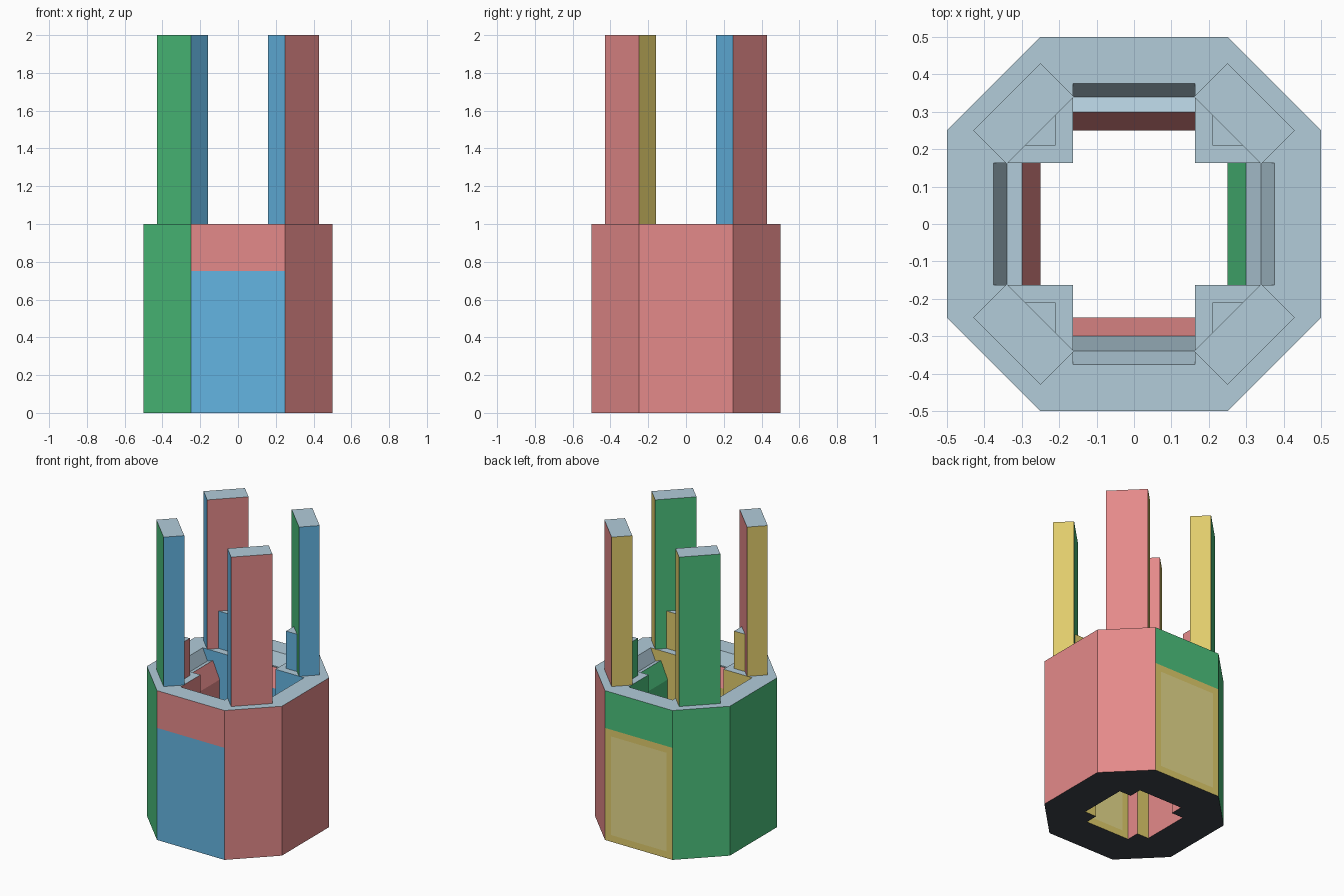
import bpy, bmesh
from mathutils import Matrix, Vector

if "Cube" in bpy.data.objects:
    bpy.data.objects.remove(bpy.data.objects["Cube"])


def material(name, rgb):
    lin = [((c / 255 + 0.055) / 1.055) ** 2.4 for c in rgb] + [1]
    m = bpy.data.materials.new(name)
    m.use_nodes = True
    m.diffuse_color = lin
    m.node_tree.nodes["Principled BSDF"].inputs["Base Color"].default_value = lin
    return m


MATS = [material("coral_red", (228, 138, 138)),
        material("green", (76, 194, 125)),
        material("sky_blue", (100, 181, 226)),
        material("mustard_yellow", (224, 204, 108)),
        material("pale_blue_grey", (178, 204, 218)),
        material("dark_slate", (60, 67, 75)),
        material("pale_yellow", (230, 218, 140))]
RED, GREEN, BLUE, YELLOW, PALE, DARK, PANE = range(len(MATS))


def prism(name, outline, low, high, matrix=Matrix()):
    """Extrude a flat outline from low to high along its own z axis."""
    bm = bmesh.new()
    base = bm.faces.new([bm.verts.new((x, y, low)) for x, y in outline])
    top = bmesh.ops.extrude_face_region(bm, geom=[base])["geom"]
    bmesh.ops.translate(bm, verts=[v for v in top if isinstance(v, bmesh.types.BMVert)],
                        vec=(0, 0, high - low))
    bmesh.ops.transform(bm, matrix=matrix, verts=bm.verts)
    bmesh.ops.recalc_face_normals(bm, faces=bm.faces)
    mesh = bpy.data.meshes.new(name)
    bm.to_mesh(mesh)
    bm.free()
    obj = bpy.data.objects.new(name, mesh)
    bpy.context.collection.objects.link(obj)
    return obj


def paint(obj, rule):
    for m in MATS:
        obj.data.materials.append(m)
    for p in obj.data.polygons:
        p.material_index = rule(p.normal, p.center)


def by_x(n):
    return RED if n.x > 0 else GREEN


def by_y(n):
    return BLUE if n.y < 0 else YELLOW


# Octagonal body
octagon = [(0.25, -0.5), (0.5, -0.25), (0.5, 0.25), (0.25, 0.5),
           (-0.25, 0.5), (-0.5, 0.25), (-0.5, -0.25), (-0.25, -0.5)]
body = prism("octagonal_body", octagon, 0, 1)

# Cross-shaped well with stepped, sloping arm ends
half = [(0.25, -0.1), (0.25, 0.82), (0.3, 0.935), (0.34, 0.92), (0.375, 1), (0.375, 1.1)]
slot = half + [(-x, z) for x, z in reversed(half)]
upright = Matrix.Rotation(1.5707963, 4, "X")
cutters = []
for i in range(2):
    turn = Matrix.Rotation(1.5707963 * i, 4, "Z")
    cutter = prism("well_cutter", slot, -0.163, 0.163, turn @ upright)
    cutter.hide_render = True
    mod = body.modifiers.new("well", "BOOLEAN")
    mod.operation = "DIFFERENCE"
    mod.solver = "EXACT"
    mod.object = cutter
    cutters.append(cutter)
deps = bpy.context.evaluated_depsgraph_get()
cut_mesh = bpy.data.meshes.new_from_object(body.evaluated_get(deps))
body.modifiers.clear()
body.data = cut_mesh
body.data.materials.clear()
for c in cutters:
    bpy.data.objects.remove(c)

# Band line on the front and back, inset panes on the faces toward the back
bm = bmesh.new()
bm.from_mesh(body.data)
ends = [f for f in bm.faces if abs(f.normal.y) > 0.9 and abs(f.calc_center_median().y) > 0.49]
edges = {e for f in ends for e in f.edges}
bmesh.ops.bisect_plane(bm, geom=ends + list(edges), dist=1e-5,
                       plane_co=(0, 0, 0.75), plane_no=(0, 0, 1))
bm.normal_update()
framed = []
for f in bm.faces:
    c = f.calc_center_median()
    if f.normal.y > 0.9 and c.z < 0.75 and (c.y > 0.49 or -0.26 < c.y < -0.24):
        framed.append(f)
bmesh.ops.inset_individual(bm, faces=framed, thickness=0.045, use_even_offset=True)
for f in bm.faces:
    f.select = False
bm.faces.index_update()
panes = {f.index for f in framed}
bm.to_mesh(body.data)
bm.free()


def body_rule(n, c):
    reach = max(abs(c.x), abs(c.y))
    if n.z < -0.5:
        return DARK
    if n.z > 0.7 or (n.z > 0.2 and reach > 0.31):
        return PALE
    if abs(n.x) > 0.4:
        return by_x(n)
    if n.z > 0.2:
        return RED
    if c.z > 0.75 and abs(c.y) > 0.49:
        return RED if n.y < 0 else GREEN
    return by_y(n)


paint(body, body_rule)
for i in panes:
    body.data.polygons[i].material_index = PANE

# Four diagonal posts, each with a small block at its inner foot
post_outline = [(0.16, 0.34), (0.34, 0.16), (0.43, 0.25), (0.25, 0.43)]
block_outline = [(0.21, 0.21), (0.29, 0.21), (0.29, 0.29), (0.21, 0.29)]
for sx, side in ((1, "left"), (-1, "right")):
    for sy, end in ((-1, "front"), (1, "back")):
        radial = Vector((sx, sy, 0)).normalized()

        def post_rule(n, c):
            if abs(n.z) > 0.5:
                return PALE if n.z > 0 else DARK
            return by_x(n) if abs(n.dot(radial)) > 0.5 else by_y(n)

        def block_rule(n, c):
            if abs(n.z) > 0.5:
                return PALE if n.z > 0 else DARK
            return by_x(n) if abs(n.x) > 0.5 else by_y(n)

        post = prism(f"{end}_{side}_post", [(x * sx, y * sy) for x, y in post_outline], 1, 2)
        paint(post, post_rule)
        block = prism(f"{end}_{side}_post_block",
                      [(x * sx, y * sy) for x, y in block_outline], 1, 1.25)
        paint(block, block_rule)
